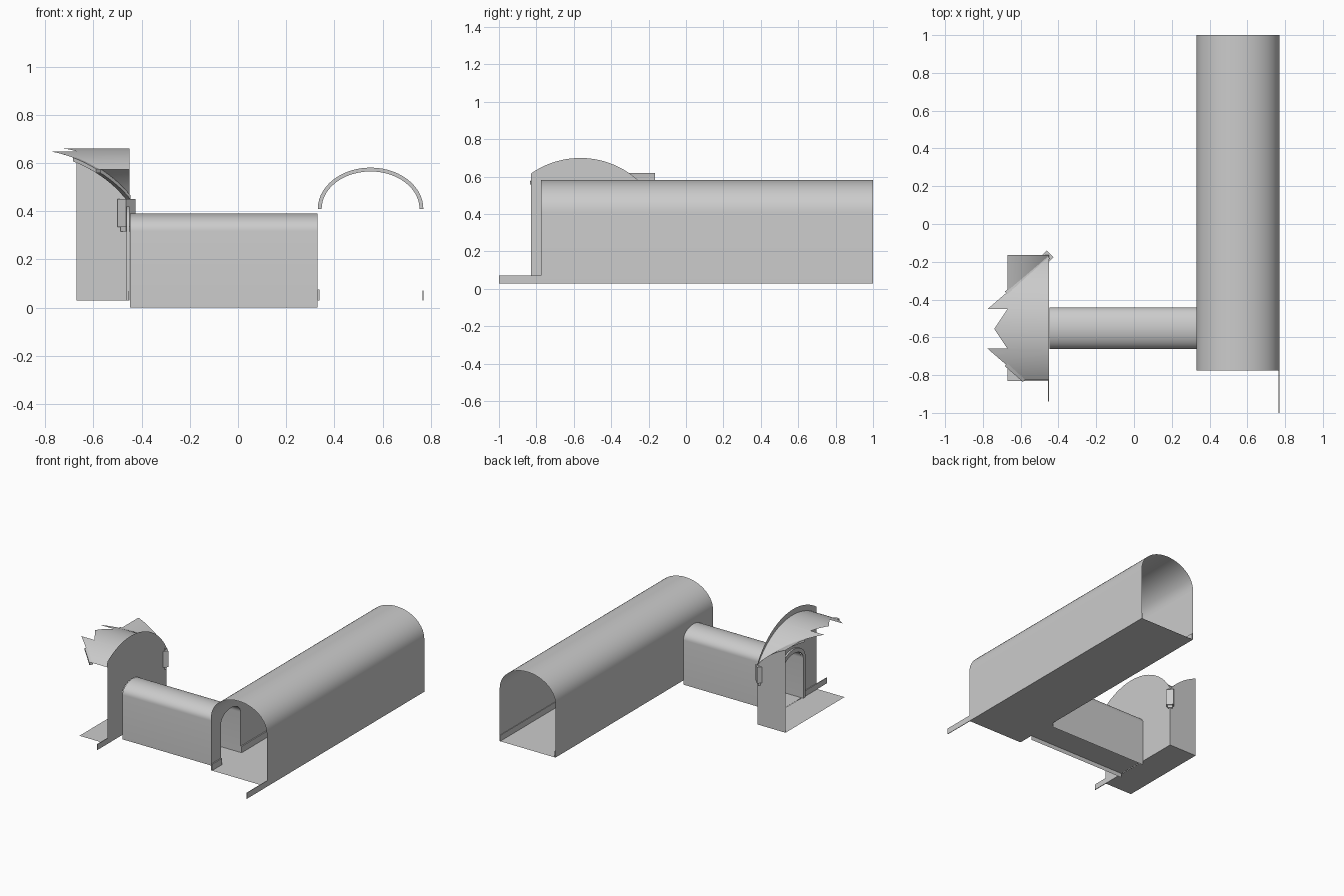
import bpy, bmesh, math
from mathutils import Matrix

if "Cube" in bpy.data.objects:
    bpy.data.objects.remove(bpy.data.objects["Cube"])

FLOOR = 0.03


def make(name, verts, faces, smooth=False):
    me = bpy.data.meshes.new(name)
    me.from_pydata(verts, [], faces)
    bm = bmesh.new()
    bm.from_mesh(me)
    bmesh.ops.remove_doubles(bm, verts=bm.verts, dist=1e-5)
    bmesh.ops.recalc_face_normals(bm, faces=bm.faces)
    bm.to_mesh(me)
    bm.free()
    ob = bpy.data.objects.new(name, me)
    bpy.context.collection.objects.link(ob)
    if smooth:
        bpy.ops.object.select_all(action='DESELECT')
        bpy.context.view_layer.objects.active = ob
        ob.select_set(True)
        bpy.ops.object.shade_smooth_by_angle(angle=math.radians(35))
    return ob


def place(axis, p, d):
    # 2D point (horizontal, z) placed at depth d along the axis
    return (d, p[0], p[1]) if axis == 'x' else (p[0], d, p[1])


def sheet(name, pts, axis, a, b):
    # open profile extruded into a thin shell
    n = len(pts)
    v = [place(axis, p, a) for p in pts] + [place(axis, p, b) for p in pts]
    return make(name, v, [(i, i + 1, n + i + 1, n + i) for i in range(n - 1)], True)


def arch(c, a, spring, rise, n=20):
    return [(c - a * math.cos(math.pi * i / n), spring + rise * math.sin(math.pi * i / n))
            for i in range(n + 1)]


def band(name, outer, inner, axis, a, b):
    # solid strip between two matching profiles
    n = len(outer)
    rows = [[place(axis, p, d) for p in pr] for pr, d in
            ((outer, a), (inner, a), (inner, b), (outer, b))]
    f = [(r * n + i, r * n + i + 1, (r + 1) % 4 * n + i + 1, (r + 1) % 4 * n + i)
         for r in range(4) for i in range(n - 1)]
    f += [(0, n, 2 * n, 3 * n), (n - 1, 2 * n - 1, 3 * n - 1, 4 * n - 1)]
    return make(name, sum(rows, []), f, True)


def box(name, x0, x1, y0, y1, z0, z1):
    v = [(x, y, z) for x in (x0, x1) for y in (y0, y1) for z in (z0, z1)]
    return make(name, v, [(0, 1, 3, 2), (4, 5, 7, 6), (0, 1, 5, 4),
                          (2, 3, 7, 6), (0, 2, 6, 4), (1, 3, 7, 5)])


def floor(name, x0, x1, y0, y1):
    return make(name, [(x0, y0, FLOOR), (x1, y0, FLOOR), (x1, y1, FLOOR), (x0, y1, FLOOR)],
                [(0, 1, 2, 3)])


def doorway(half=0.11, top=0.39):
    return ([(-0.552 - half, FLOOR)] + arch(-0.552, half, 0.318, top - 0.318)
            + [(-0.552 + half, FLOOR)])


# Main hall: vault with right wall, left wall with doorway, floor, centre rib
sheet("hall_shell", arch(0.55, 0.22, 0.41, 0.172, 28) + [(0.77, FLOOR)], 'y', -0.775, 1.0)
pts = [(-0.775, FLOOR)] + doorway() + [(1.0, FLOOR), (1.0, 0.41), (-0.775, 0.41)]
make("hall_door_wall", [place('x', p, 0.33) for p in pts], [tuple(range(len(pts)))])
floor("hall_floor", 0.33, 0.77, -0.775, 1.0)
band("hall_rib", arch(0.55, 0.219, 0.41, 0.171, 28), arch(0.55, 0.203, 0.41, 0.155, 28),
     'y', -0.03, 0.03)
box("hall_baseboard_right", 0.766, 0.77, -1.0, 1.0, FLOOR, 0.072)
box("hall_baseboard_front", 0.33, 0.338, -0.775, -0.662, FLOOR, 0.075)
box("hall_baseboard_back", 0.33, 0.338, -0.442, 1.0, FLOOR, 0.075)

# Connecting corridor, whose walls drop below the floor
sheet("corridor_shell", [(-0.662, 0)] + arch(-0.552, 0.11, 0.318, 0.072) + [(-0.442, 0)],
      'x', -0.448, 0.33)
floor("corridor_floor", -0.448, 0.33, -0.662, -0.442)

# Groin-vaulted chamber: half spans and heights
CX, CY, HX, HY, R, CROWN = -0.89, -0.555, 0.44, 0.385, 0.467, 0.66


def vault_z(d):
    return CROWN - R + math.sqrt(R * R - d * d)


# Chamber end wall, rising above the vault, with the doorway cut out
WX = -0.45
top = []
for i in range(25):
    y = -0.165 - 0.665 * i / 24
    top.append((y, 0.239 + math.sqrt(0.461 ** 2 - (y + 0.565) ** 2)))
pts = [(-0.83, FLOOR)] + doorway() + [(-0.165, FLOOR)] + top
make("chamber_end_wall", [place('x', p, WX) for p in pts], [tuple(range(len(pts)))])
band("door_trim", doorway(0.135, 0.42), doorway(), 'x', -0.462, WX)
box("chamber_baseboard_front", -0.455, WX, -0.94, -0.687, FLOOR, 0.07)
box("chamber_baseboard_back", -0.455, WX, -0.417, -0.165, FLOOR, 0.07)
floor("chamber_floor", -0.67, WX, -0.83, -0.165)

# Broken vault over the doorway side, with jagged outer edge
v, f = [], []
for y0, x0, y1, x1 in ((-0.825, -0.585, -0.66, -0.775), (-0.66, -0.67, CY, -0.74),
                       (CY, -0.74, -0.45, -0.67), (-0.45, -0.775, -0.17, WX - 0.001)):
    for i in range(9):
        y, x = y0 + (y1 - y0) * i / 8, x0 + (x1 - x0) * i / 8
        z = vault_z(y - CY)
        v += [(WX, y, z), (x, y, z)]
        if i:
            k = len(v)
            f.append((k - 4, k - 3, k - 1, k - 2))
make("broken_vault", v, f, True)

# Vault piece over the side wall, and the side wall below it
v, f, wall = [], [], []
for i in range(13):
    x = WX - 0.001 - 0.219 * i / 12
    d = (x - CX) * HY / HX
    z = vault_z(d)
    v += [(x, -0.165, z), (x, CY + d, z)]
    wall.append((x, -0.165, z))
    if i:
        k = len(v)
        f.append((k - 4, k - 3, k - 1, k - 2))
make("side_vault", v, f, True)
wall += [(-0.67, -0.165, FLOOR), (WX, -0.165, FLOOR)]
make("side_wall", wall, [tuple(range(len(wall)))])

# Groin ribs under the diagonal creases
for name, side, xs in (("groin_rib_back", 1, -0.455), ("groin_rib_front", -1, -0.58)):
    v, f = [], []
    for i in range(11):
        x = xs + (-0.675 - xs) * i / 10
        d = (x - CX) * HY / HX
        y, z = CY + side * d, vault_z(d)
        for o, h in ((-1, 0.002), (1, 0.002), (1, -0.014), (-1, -0.014)):
            v.append((x - o * 0.009, y + side * o * 0.009, z + h))
        if i:
            k = len(v) - 8
            f += [(k + j, k + (j + 1) % 4, k + 4 + (j + 1) % 4, k + 4 + j) for j in range(4)]
    f += [(0, 1, 2, 3), tuple(range(len(v) - 4, len(v)))]
    make(name, v, f, True)

# Corner corbel carrying the back rib, turned to face the room
for name, w, l, z0, z1 in (("corbel_block", 0.025, 0.027, 0.335, 0.45),
                           ("corbel_foot", 0.016, 0.018, 0.315, 0.335)):
    ob = box(name, -w, w, -l, l, z0, z1)
    ob.matrix_world = Matrix.Translation((-0.463, -0.178, 0)) @ Matrix.Rotation(
        math.radians(-45), 4, 'Z')
